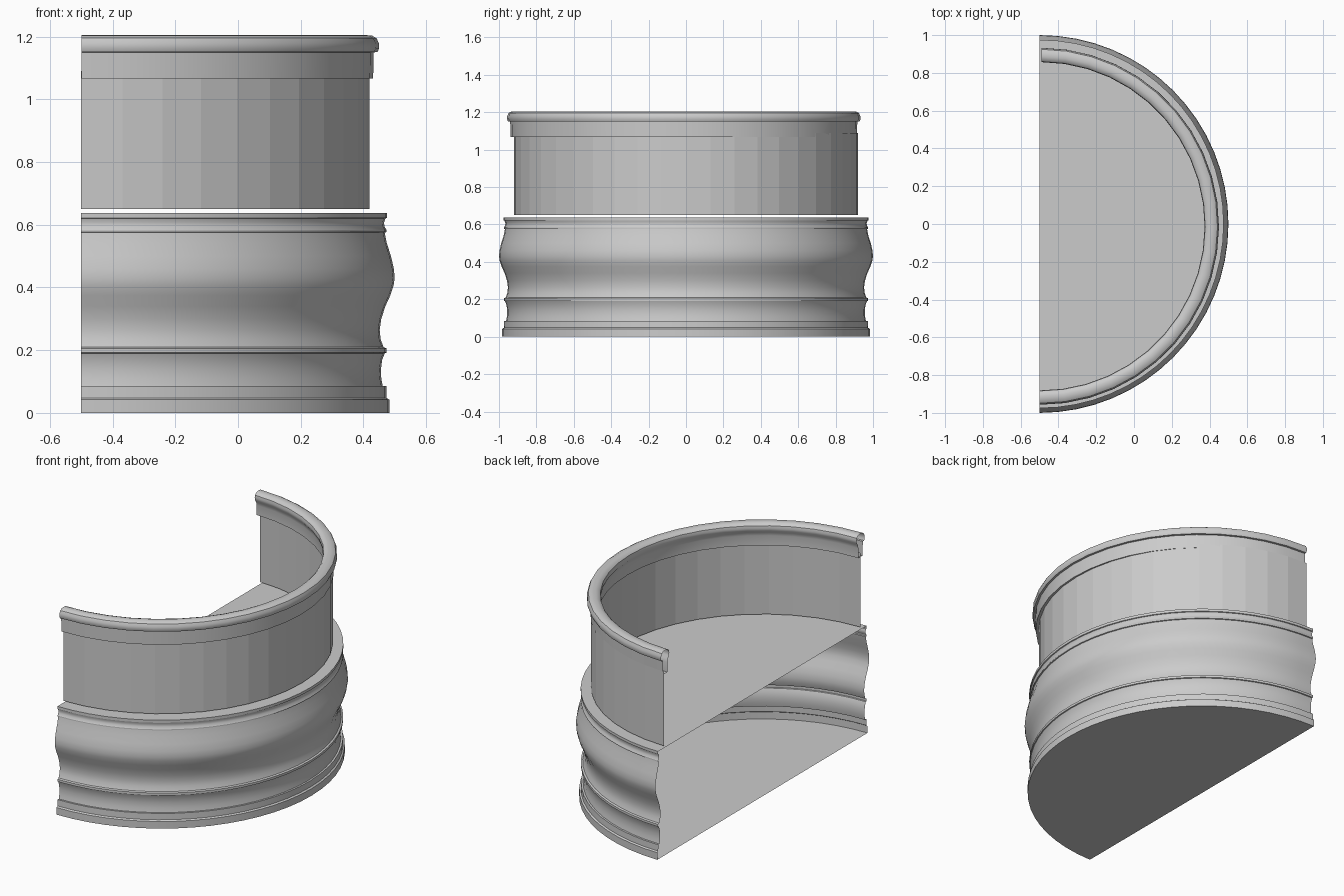
import bpy, bmesh
from math import pi, sin, cos, radians

cube = bpy.data.objects.get("Cube")
if cube:
    bpy.data.objects.remove(cube, do_unlink=True)

GREY = (0.6, 0.6, 0.6, 1.0)
mat = bpy.data.materials.new("plain grey")
mat.use_nodes = True
mat.diffuse_color = GREY
mat.node_tree.nodes["Principled BSDF"].inputs["Base Color"].default_value = GREY


def make_object(name, bm, location, smooth):
    bmesh.ops.recalc_face_normals(bm, faces=bm.faces)
    mesh = bpy.data.meshes.new(name)
    bm.to_mesh(mesh)
    bm.free()
    mesh.materials.append(mat)
    obj = bpy.data.objects.new(name, mesh)
    obj.location = location
    bpy.context.collection.objects.link(obj)
    if smooth:
        bpy.ops.object.select_all(action='DESELECT')
        obj.select_set(True)
        bpy.context.view_layer.objects.active = obj
        bpy.ops.object.shade_smooth_by_angle(angle=radians(30))
    return obj


def arc(radius, z, steps):
    """Half circle of points opening towards -x."""
    angles = [-pi / 2 + pi * i / steps for i in range(steps + 1)]
    return [(radius * cos(a), radius * sin(a), z) for a in angles]


def half_lathe(name, profile, steps, location, smooth=True, closed=False):
    bm = bmesh.new()
    rows = [[bm.verts.new(p) for p in arc(r, z, steps)] for r, z in profile]
    pairs = list(zip(rows, rows[1:]))
    if closed:
        pairs.append((rows[-1], rows[0]))
    for low, high in pairs:
        for i in range(steps):
            bm.faces.new((low[i], low[i + 1], high[i + 1], high[i]))
    return make_object(name, bm, location, smooth)


def half_disc(name, radius, z, steps, location):
    bm = bmesh.new()
    bm.faces.new([bm.verts.new(p) for p in arc(radius, z, steps)])
    return make_object(name, bm, location, False)


CENTRE = (-0.5, 0, 0)

# Moulded base shell: plinth, cove, bead, bulge and top lip
base_profile = [
    (.983, 0), (.983, .042), (.974, .048), (.973, .085), (.962, .085),
    (.957, .11), (.956, .14), (.960, .17), (.968, .19), (.974, .192),
    (.974, .206), (.964, .21), (.955, .235), (.952, .265), (.957, .30),
    (.970, .34), (.986, .375), (.996, .405), (1, .43), (.997, .46),
    (.988, .50), (.975, .54), (.968, .575), (.974, .577), (.974, .583),
    (.967, .595), (.966, .608), (.970, .62), (.975, .622), (.975, .638)]
half_lathe("base_moulding", base_profile, 32, CENTRE)

# Floor and deck plates closing the base
half_disc("base_floor", .983, 0, 32, CENTRE)
half_disc("deck", .975, .638, 32, CENTRE)

# Faceted upright wall, standing just above the deck
half_lathe("wall", [(.92, .65), (.92, 1.09)], 22, CENTRE, smooth=False)

# Rounded rim with a band below it, sitting slightly askew on the wall
rim_profile = [
    (.926, 1.067), (.928, 1.15), (.940, 1.151), (.945, 1.163), (.944, 1.18),
    (.937, 1.195), (.922, 1.204), (.898, 1.205), (.882, 1.2), (.872, 1.19),
    (.869, 1.175), (.872, 1.16), (.882, 1.145), (.887, 1.125), (.887, 1.067)]
rim = half_lathe("rim", rim_profile, 22, (-.495, -.012, 0), closed=True)
rim.rotation_euler.z = radians(-.3)
